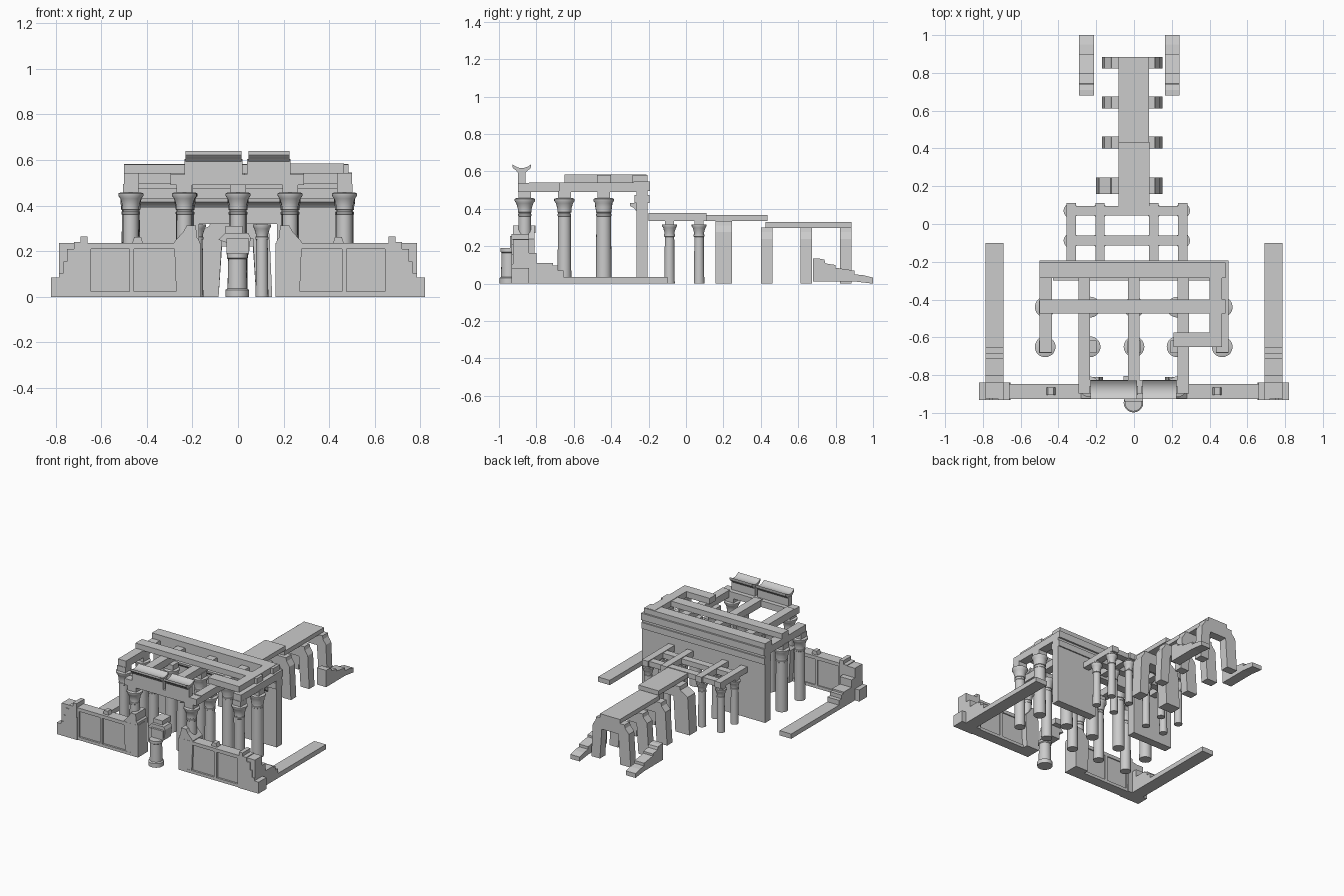
import bpy, bmesh, math
from mathutils import Vector

if "Cube" in bpy.data.objects:
    bpy.data.objects.remove(bpy.data.objects["Cube"])


def finish(name, bm, smooth=False):
    bmesh.ops.recalc_face_normals(bm, faces=bm.faces[:])
    me = bpy.data.meshes.new(name)
    bm.to_mesh(me)
    bm.free()
    ob = bpy.data.objects.new(name, me)
    bpy.context.collection.objects.link(ob)
    if smooth:
        bpy.ops.object.select_all(action='DESELECT')
        bpy.context.view_layer.objects.active = ob
        ob.select_set(True)
        bpy.ops.object.shade_smooth_by_angle(angle=math.radians(35))
    return ob


def prism(name, pts, axis, a, b, smooth=False):
    """Extrude a 2D outline: axis 'y' takes (x,z) points, axis 'x' takes (y,z)."""
    bm = bmesh.new()
    put = (lambda p, t: (p[0], t, p[1])) if axis == 'y' else (lambda p, t: (t, p[0], p[1]))
    f = bm.faces.new([bm.verts.new(put(p, a)) for p in pts])
    ext = bmesh.ops.extrude_face_region(bm, geom=[f])
    move = Vector((0, b - a, 0)) if axis == 'y' else Vector((b - a, 0, 0))
    bmesh.ops.translate(bm, vec=move, verts=[v for v in ext['geom'] if isinstance(v, bmesh.types.BMVert)])
    return finish(name, bm, smooth)


def box(name, x0, x1, y0, y1, z0, z1):
    return prism(name, [(x0, z0), (x1, z0), (x1, z1), (x0, z1)], 'y', y0, y1)


def lathe(name, prof, x, y, n=20):
    bm = bmesh.new()
    rings = [[bm.verts.new((x + r * math.cos(2 * math.pi * i / n), y + r * math.sin(2 * math.pi * i / n), z))
              for i in range(n)] for r, z in prof]
    for lo, hi in zip(rings, rings[1:]):
        for i in range(n):
            j = (i + 1) % n
            bm.faces.new((lo[i], lo[j], hi[j], hi[i]))
    bm.faces.new(rings[0])
    bm.faces.new(rings[-1])
    return finish(name, bm, True)


def steps(stairs, start):
    """Outline of a stair: list of (end position, height), closed on the ground."""
    pts, p = [(start, 0)], start
    for e, h in stairs:
        pts += [(p, h), (e, h)]
        p = e
    return pts + [(p, 0)]


def mir(pts, s):
    return [(s * x, z) for x, z in pts]


# large columns with flared capitals and abacus blocks
def big_column(x, y, r):
    lathe("hall_column", [(r, 0), (r * .93, .36), (r * .98, .362), (r * .98, .372), (r * .9, .374), (r * .9, .38),
                          (r, .382), (r, .395), (r * 1.08, .41), (.046, .43), (.055, .443), (.055, .453),
                          (.045, .457)], x, y)
    box("column_abacus", x - .034, x + .034, y - .034, y + .034, .45, .495)


XS = (-.47, -.232, 0, .228, .467)
for cx in XS:
    big_column(cx, -.65, .037)
    big_column(cx, -.44, .042)
for cx in (-.235, .228):
    big_column(cx, -.862, .036)

# precinct walls in front, stepped down at the outer corners
outline = steps([(.66, .235), (.69, .265), (.72, .24), (.75, .21), (.765, .155),
                 (.785, .105), (.82, .085)], .165)
side_steps = steps([(-.84, .235), (-.80, .165), (-.71, .11), (-.685, .098), (-.655, .07), (-.1, .035)], -.925)
for s in (-1, 1):
    def mbox(name, x0, x1, *rest):
        box(name, min(s * x0, s * x1), max(s * x0, s * x1), *rest)
    prism("front_wall", mir(outline, s), 'y', -.912, -.856)
    prism("front_wall_corner", mir([(.655, 0)] + outline[3:], s), 'y', -.932, -.84)
    mbox("front_wall_coping", .165, .66, -.926, -.848, .21, .235)
    mbox("front_wall_base", .165, .66, -.926, -.848, 0, .022)
    for x0, x1 in ((.165, .22), (.455, .475), (.645, .66)):
        mbox("wall_pilaster", x0, x1, -.926, -.848, 0, .22)
    prism("wall_finial", [(s * .44 + dx, z) for dx, z in
                          ((-.025, .23), (.025, .23), (.015, .262), (-.015, .262))], 'y', -.905, -.865)
    prism("side_wall", side_steps, 'x', s * .69, s * .785)
    # broken gate jambs
    prism("gate_jamb", mir([(.165, 0), (.27, 0), (.28, .24), (.24, .285), (.225, .312), (.185, .312),
                            (.18, .26), (.17, .25)], s), 'y', -.925, -.81)

# gate lintel, neck blocks and cavetto cornices
box("gate_lintel", -.295, .29, -.897, -.825, .49, .537)
for x0, x1 in ((-.23, .015), (.045, .225)):
    box("cornice_neck", x0 - .005, x1 + .005, -.897, -.857, .53, .603)
    prism("gate_cornice", [(-.898, .592), (-.858, .592), (-.846, .606), (-.834, .613), (-.829, .622), (-.829, .638),
                           (-.842, .628), (-.86, .62), (-.878, .618), (-.896, .62), (-.913, .628), (-.927, .638),
                           (-.927, .622), (-.92, .613), (-.909, .606)], 'x', x0, x1, True)

# stub pillar before the gate with broken blocks on it
lathe("stub_pillar", [(.052, 0), (.052, .03), (.043, .036), (.04, .165), (.046, .17), (.046, .19)], -.003, -.946, 20)
box("stub_block_lower", -.05, .048, -.94, -.845, .185, .255)
prism("stub_block_middle", [(-.085, .25), (.05, .2), (.055, .26), (.045, .28), (-.055, .28)], 'y', -.925, -.845)
box("stub_block_upper", -.055, .02, -.905, -.805, .27, .31)

# great hall rear wall: doorway, bands and cornice
prism("rear_wall", [(-.5, 0), (-.17, 0), (-.17, .32), (.17, .32), (.17, 0), (.5, 0), (.5, .545), (-.5, .545)],
      'y', -.265, -.205)
box("rear_wall_band", -.5, .5, -.275, -.196, .43, .475)
box("rear_wall_top_band", -.5, .5, -.28, -.192, .495, .545)
prism("rear_wall_cornice", [(-.25, .39), (-.267, .39), (-.275, .402), (-.298, .415), (-.3, .43), (-.25, .43)],
      'x', -.43, .43, True)

# roof beams, lower layer runs front to back
for x0, x1, y0 in ((-.5, -.435, -.68), (-.295, -.232, -.84), (-.032, .03, -.84), (.23, .29, -.84), (.435, .5, -.68)):
    box("roof_beam_long", x0, x1, y0, -.21, .49, .542)
# upper layer runs across, with an angled remnant on the right
box("roof_beam_cross", -.5, .485, -.475, -.4, .54, .58)
box("roof_beam_rear", -.5, .485, -.285, -.205, .54, .582)
box("roof_beam_right", .4, .465, -.65, -.21, .54, .584)
box("roof_beam_corner", .21, .465, -.65, -.575, .54, .584)

# rear hall: small columns with a beam grid
RX, RY = (-.333, -.18, .105, .257), (-.088, .07)
for cx in RX:
    for cy in RY:
        lathe("small_column", [(.028, 0), (.025, .25), (.029, .252), (.029, .262), (.026, .264), (.027, .275),
                               (.034, .298), (.04, .308), (.04, .317)], cx, cy, 16)
        box("small_abacus", cx - .024, cx + .024, cy - .024, cy + .024, .316, .337)
    box("rear_beam_long", cx - .025, cx + .025, -.2, .11, .334, .377)
for cy in RY:
    box("rear_beam_cross", RX[0], RX[-1], cy - .026, cy + .026, .334, .372)

# causeway roof slabs
box("causeway_slab_near", -.082, .082, .06, .435, .335, .368)
box("causeway_slab_far", -.082, .08, .425, .885, .298, .33)


# causeway gates with sloping outer faces
def gate(y0, y1, w, top):
    prism("causeway_gate", [(-w, 0), (-.085, 0), (-.07, top - .08), (.065, top - .08), (.08, 0), (.15, 0),
                            (.138, top - .06), (.115, top - .025), (.11, top), (-.12, top), (-.125, top - .025),
                            (-w + .015, top - .06)], 'y', y0, y1)


for y0, y1, w, top in ((.158, .245, .2, .336), (.4, .462, .17, .3), (.612, .674, .17, .3), (.823, .885, .17, .3)):
    gate(y0, y1, w, top)

# stepped parapets at the far end
for x0, x1 in ((-.29, -.213), (.165, .24)):
    prism("ramp_parapet", [(.68, .012), (.9, .012), (1, .0), (1, .032), (.95, .045), (.9, .05), (.9, .07), (.8, .085),
                           (.8, .1), (.745, .108), (.74, .128), (.71, .135), (.68, .135)], 'x', x0, x1)
